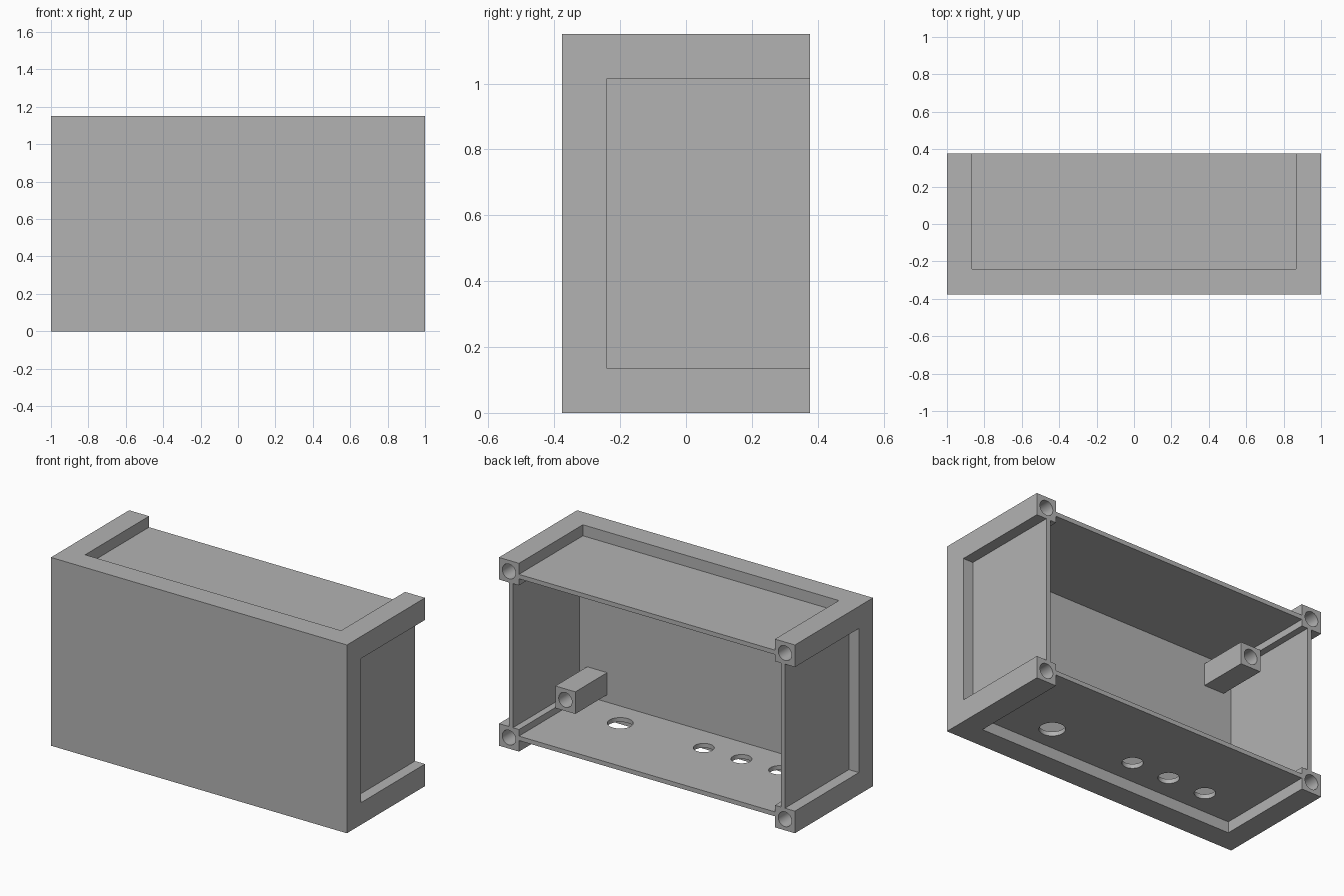
import bpy
import math

default = bpy.data.objects.get("Cube")
if default:
    bpy.data.objects.remove(default, do_unlink=True)

# Main dimensions
W, D, H = 1.0, 0.377, 1.15      # half width, half depth, height
RIM = 0.135                     # frame and post width
STEP = RIM / 2                  # how far the panels sit in from the frame
WALL = 0.027                    # panel thickness
INNER = STEP + WALL             # cavity inset
FRONT = -0.24                   # back edge of the front frame
FLOOR = FRONT - WALL            # cavity face behind the front plate
OUT = 0.2                       # cutter overshoot
BORE = 0.045

grey = bpy.data.materials.new("plain grey")
grey.use_nodes = True
colour = (0.45, 0.45, 0.45, 1)
grey.diffuse_color = colour
grey.node_tree.nodes["Principled BSDF"].inputs["Base Color"].default_value = colour


def box(name, x, y, z):
    """Box from (low, high) ranges."""
    centre = [(r[0] + r[1]) / 2 for r in (x, y, z)]
    bpy.ops.mesh.primitive_cube_add(size=1, location=centre)
    ob = bpy.context.object
    ob.name = name
    ob.scale = [r[1] - r[0] for r in (x, y, z)]
    bpy.ops.object.transform_apply(location=True, rotation=False, scale=True)
    return ob


def rod(name, centre, radius, length, along_y=False):
    """Cylinder along z, or along y."""
    turn = (math.pi / 2, 0, 0) if along_y else (0, 0, 0)
    bpy.ops.mesh.primitive_cylinder_add(vertices=40, radius=radius, depth=length,
                                        location=centre, rotation=turn)
    bpy.context.object.name = name
    return bpy.context.object


def combine(target, tool, operation="DIFFERENCE"):
    """Apply a boolean and discard the tool."""
    mod = target.modifiers.new(operation.lower(), "BOOLEAN")
    mod.operation, mod.solver, mod.object = operation, "EXACT", tool
    bpy.ops.object.select_all(action="DESELECT")
    target.select_set(True)
    bpy.context.view_layer.objects.active = target
    bpy.ops.object.modifier_apply(modifier=mod.name)
    bpy.data.objects.remove(tool, do_unlink=True)


case = box("enclosure_body", (-W, W), (-D, D), (0, H))

# Recessed side, top and bottom panels, open at the back
depth = (FRONT, D + OUT)
for s in (-1, 1):
    side = sorted((s * (W - STEP), s * (W + OUT)))
    combine(case, box("side_recess", side, depth, (RIM, H - RIM)))
for z in ((-OUT, STEP), (H - STEP, H + OUT)):
    combine(case, box("flat_recess", (-W + RIM, W - RIM), depth, z))

# Cavity as two crossing boxes, which leaves the corner posts standing
depth = (FLOOR, D + OUT)
combine(case, box("wide_cavity", (-W + INNER, W - INNER), depth, (RIM, H - RIM)))
combine(case, box("tall_cavity", (-W + RIM, W - RIM), depth, (INNER, H - INNER)))

# Screw bores in the corner posts
for x in (STEP - W, W - STEP):
    for z in (STEP, H - STEP):
        combine(case, rod("corner_bore", (x, D, z), BORE, 0.6, True))

# Two inner mounting posts on opposite corners
POST_END = 0.04
for x, z in ((0.7875, 0.2075), (-0.7875, H - 0.2075)):
    h = RIM / 2
    post = box("mounting_post", (x - h, x + h), (FLOOR - 0.03, POST_END), (z - h, z + h))
    combine(post, rod("post_bore", (x, POST_END, z), BORE, 0.4, True))
    combine(case, post, "UNION")

# Round openings through the bottom panel
for x, r in ((0.504, 0.072), (-0.061, 0.058), (-0.315, 0.058), (-0.57, 0.058)):
    combine(case, rod("panel_hole", (x, -0.085, INNER - WALL / 2), r, 0.08))

case.data.materials.clear()
case.data.materials.append(grey)
for face in case.data.polygons:
    face.material_index = 0
bpy.ops.object.shade_smooth_by_angle(angle=math.radians(30))
